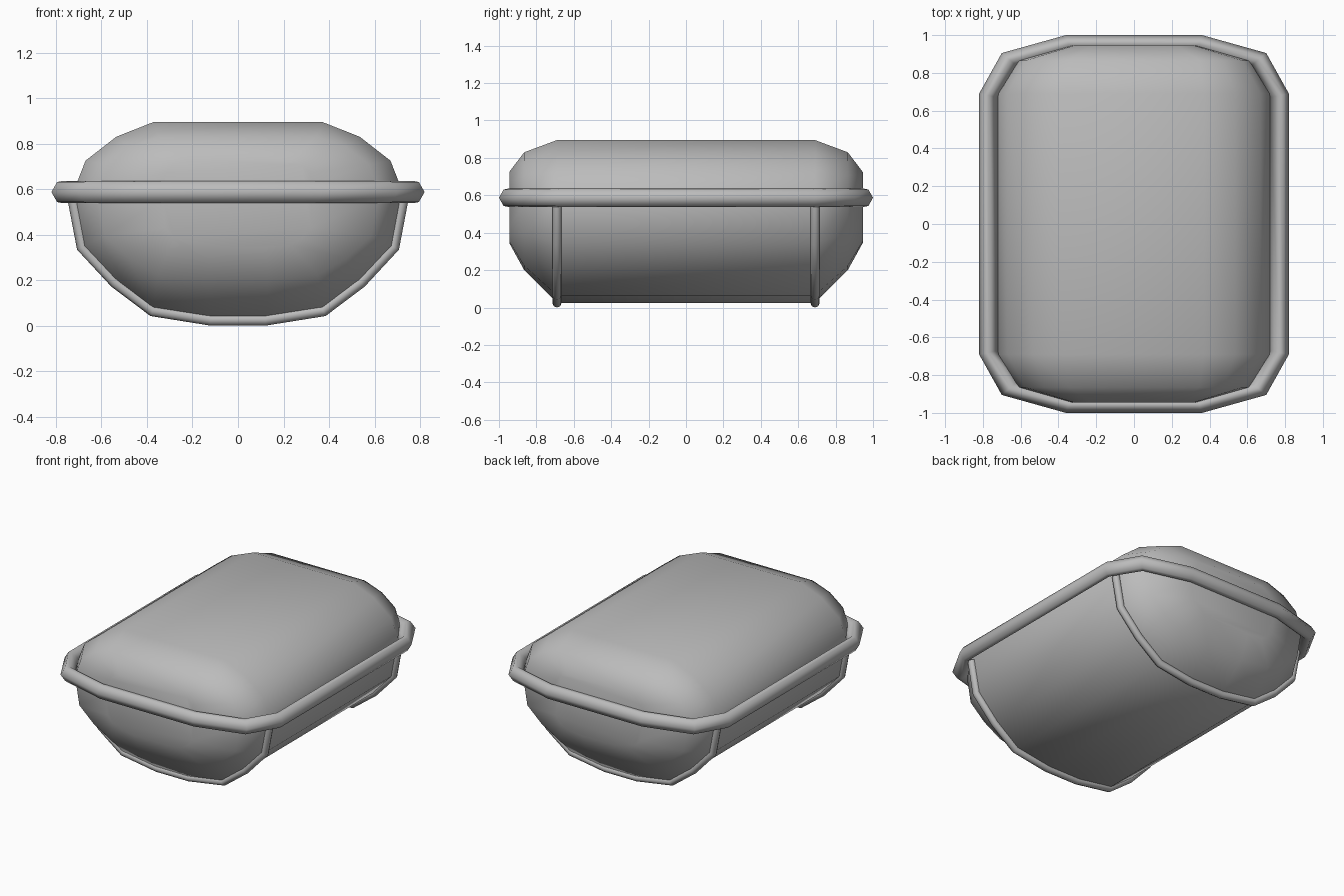
import bpy
import bmesh
from mathutils import Vector

cube = bpy.data.objects.get("Cube")
if cube:
    bpy.data.objects.remove(cube, do_unlink=True)

grey = bpy.data.materials.new("plain grey")
grey.use_nodes = True
grey.diffuse_color = (0.5, 0.5, 0.5, 1)
grey.node_tree.nodes["Principled BSDF"].inputs["Base Color"].default_value = (0.5, 0.5, 0.5, 1)


def loft(name, rings, closed=False):
    """Bridge equal rings of points; cap the ends unless closed."""
    bm = bmesh.new()
    loops = [[bm.verts.new(p) for p in ring] for ring in rings]
    n = len(loops[0])
    pairs = list(zip(loops, loops[1:]))
    if closed:
        pairs.append((loops[-1], loops[0]))
    else:
        bm.faces.new(loops[0])
        bm.faces.new(loops[-1])
    for a, b in pairs:
        for i in range(n):
            j = (i + 1) % n
            bm.faces.new((a[i], a[j], b[j], b[i]))
    bmesh.ops.recalc_face_normals(bm, faces=bm.faces)
    for f in bm.faces:
        f.smooth = True
    mesh = bpy.data.meshes.new(name)
    bm.to_mesh(mesh)
    bm.free()
    mesh.materials.append(grey)
    obj = bpy.data.objects.new(name, mesh)
    bpy.context.collection.objects.link(obj)
    return obj


# Cross-section of the body, right half from bottom to top
LOWER = [(0.12, 0.025), (0.375, 0.065), (0.54, 0.19), (0.685, 0.345), (0.725, 0.56)]
UPPER = [(0.715, 0.61), (0.67, 0.725), (0.535, 0.83), (0.37, 0.895)]
MID, HALF, LOW, HIGH = 0.56, 0.725, 0.025, 0.895


def section(y, half, low, high, power):
    """Shrink the cross-section into a given box, squarer as power drops."""
    side = []
    for x, z in LOWER + UPPER:
        edge, full = (high, HIGH) if z > MID else (low, LOW)
        t = abs((z - MID) / (full - MID)) ** power
        side.append((half * (x / HALF) ** power, MID + (edge - MID) * t))
    return [Vector((x, y, z)) for x, z in side] + [Vector((-x, y, z)) for x, z in reversed(side)]


# Loaf-shaped body with rounded ends
STEPS = [(0.945, 0.33, 0.345, 0.725, 0.55), (0.865, 0.615, 0.2, 0.83, 0.85),
         (0.69, HALF, LOW, HIGH, 1)]
rings = [section(-y, *rest) for y, *rest in STEPS] + [section(y, *rest) for y, *rest in reversed(STEPS)]
loft("body", rings)

# Thick rim round the middle
OUTER = [(0.82, 0.69), (0.70, 0.905), (0.36, 1.0)]
INNER = [(0.72, 0.67), (0.61, 0.83), (0.33, 0.90)]
PROFILE = [(1, 0), (0.5, 0.9), (0, 1), (-1, 0), (0, -1), (0.5, -0.9)]
quarter = list(zip(OUTER, INNER))
rim = []
for sx, sy in ((1, 1), (-1, 1), (-1, -1), (1, -1)):
    for o, i in (quarter if sx * sy > 0 else reversed(quarter)):
        ring = []
        for u, v in PROFILE:
            t = (u + 1) / 2
            ring.append((sx * (i[0] + (o[0] - i[0]) * t), sy * (i[1] + (o[1] - i[1]) * t), 0.587 + 0.049 * v))
        rim.append(ring)
loft("rim", rim, closed=True)

# Thin hoops passing under the body at each end
path = [(-x, z) for x, z in reversed(LOWER)] + LOWER
for name, y in (("front_hoop", -0.69), ("back_hoop", 0.69)):
    curve = bpy.data.curves.new(name, "CURVE")
    curve.dimensions = "3D"
    curve.bevel_depth = 0.025
    curve.bevel_resolution = 2
    curve.use_fill_caps = True
    spline = curve.splines.new("POLY")
    spline.points.add(len(path) - 1)
    for point, (x, z) in zip(spline.points, path):
        point.co = (x, y, z, 1)
    spline.use_smooth = True
    curve.materials.append(grey)
    bpy.context.collection.objects.link(bpy.data.objects.new(name, curve))
